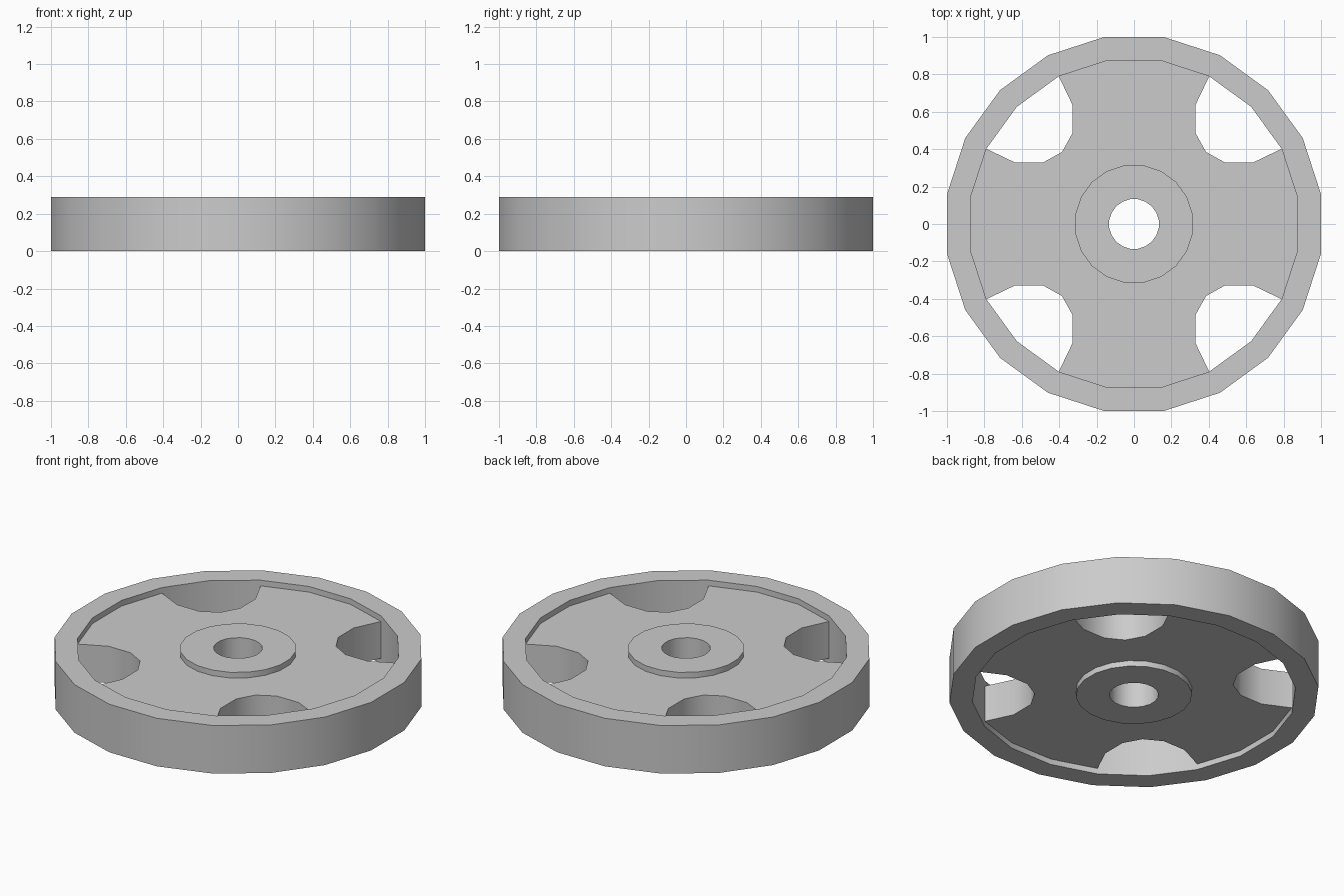
import bpy, bmesh
from math import radians, sin, cos

cube = bpy.data.objects.get("Cube")
if cube:
    bpy.data.objects.remove(cube)

HEIGHT, RECESS, SIDES = 0.29, 0.034, 20
RIM_OUT, RIM_IN, HUB, BORE = 1.0125, 0.886, 0.318, 0.134

grey = bpy.data.materials.new("plain grey")
grey.use_nodes = True
colour = (0.6, 0.6, 0.6, 1)
grey.diffuse_color = colour
grey.node_tree.nodes["Principled BSDF"].inputs["Base Color"].default_value = colour


def polar(r, deg):
    return r * cos(radians(deg)), r * sin(radians(deg))


def finish(name, bm):
    bmesh.ops.remove_doubles(bm, verts=bm.verts, dist=0.0005)
    mesh = bpy.data.meshes.new(name)
    bm.to_mesh(mesh)
    bm.free()
    mesh.materials.append(grey)
    obj = bpy.data.objects.new(name, mesh)
    bpy.context.collection.objects.link(obj)
    bpy.ops.object.select_all(action='DESELECT')
    obj.select_set(True)
    bpy.context.view_layer.objects.active = obj
    bpy.ops.object.shade_smooth_by_angle(angle=radians(40))


def ring(name, outer, inner):
    """Full-height faceted ring with a rectangular section."""
    bm = bmesh.new()
    section = [(inner, 0), (outer, 0), (outer, HEIGHT), (inner, HEIGHT)]
    loops = []
    for i in range(SIDES):
        a = (i + 0.5) * 360 / SIDES
        loops.append([bm.verts.new((*polar(r, a), z)) for r, z in section])
    for i in range(SIDES):
        p, q = loops[i], loops[(i + 1) % SIDES]
        for j in range(4):
            k = (j + 1) % 4
            bm.faces.new((p[j], q[j], q[k], p[k]))
    bmesh.ops.recalc_face_normals(bm, faces=bm.faces)
    finish(name, bm)


ring("rim", RIM_OUT, RIM_IN)
ring("hub", HUB, BORE)

# Recessed web: four broad spokes, with rounded pockets between them
pocket = [(0.385, 0.385), (0.488, 0.328), (0.635, 0.328), polar(RIM_IN, 27)]
outline = [(x, -y) for x, y in pocket]
outline += [polar(RIM_IN, a) for a in (-9, 9)]
outline += pocket[::-1]
outline += [polar(HUB, a) for a in range(45, -46, -18)]
walls = (0, 1, 2, 6, 7, 8)

bm = bmesh.new()
for turn in range(4):
    c, s = round(cos(radians(90 * turn))), round(sin(radians(90 * turn)))
    flat = [(c * x - s * y, s * x + c * y) for x, y in outline]
    low = [bm.verts.new((x, y, RECESS)) for x, y in flat]
    high = [bm.verts.new((x, y, HEIGHT - RECESS)) for x, y in flat]
    bm.faces.new(high)
    bm.faces.new(low[::-1])
    for i in walls:
        bm.faces.new((low[i], low[i + 1], high[i + 1], high[i]))
finish("spoke_web", bm)
